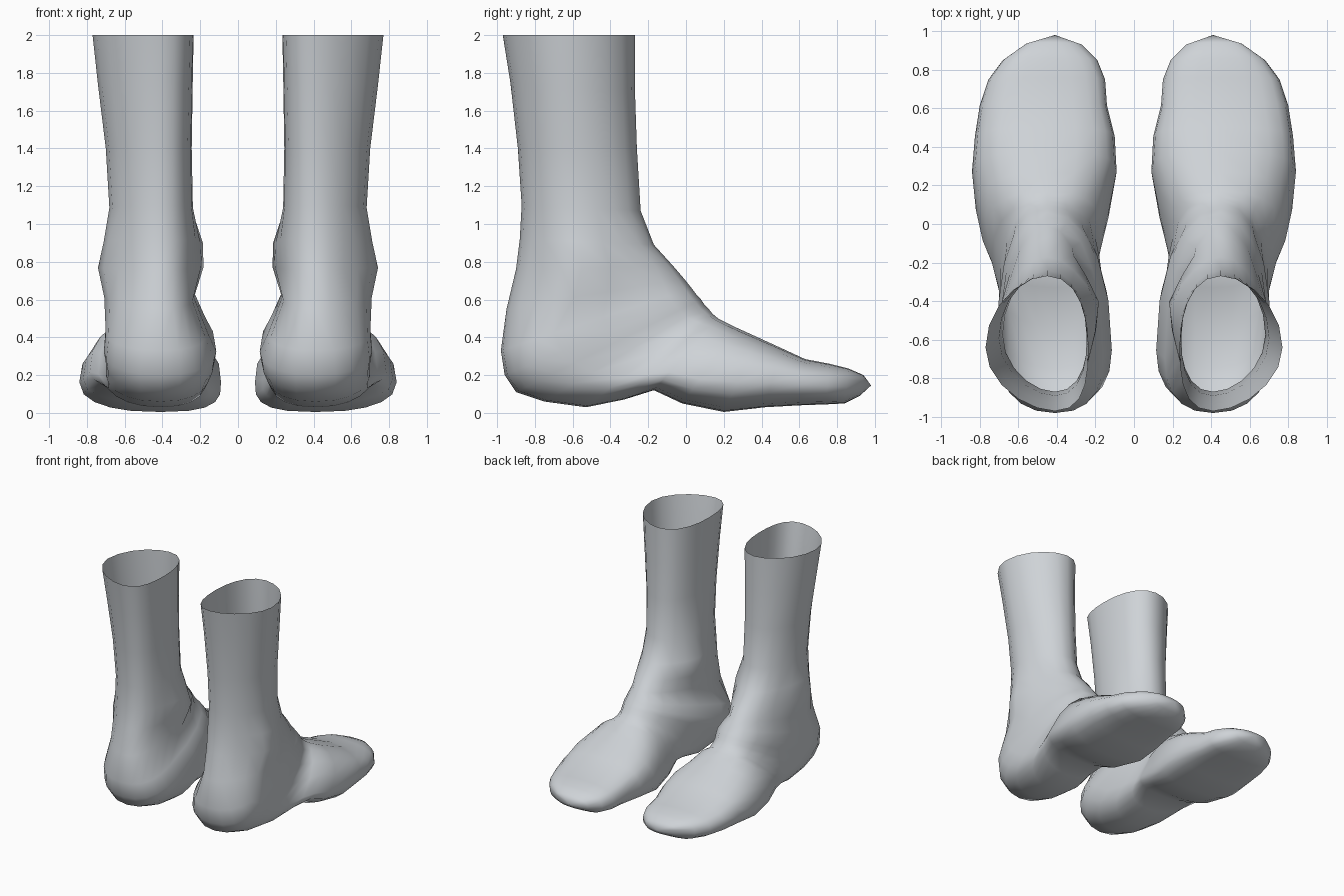
import bpy
import bmesh
import math
from mathutils import Vector

SIDES = 20

# Each section is a slanted oval: back/sole point (y, z), front/top point (y, z),
# inner x, outer x, and where along its length the oval is widest.
LEG = [
    (-.97, 2, -.27, 2, .235, .77, .47),
    (-.93, 1.75, -.27, 1.7, .24, .74, .47),
    (-.89, 1.4, -.26, 1.4, .245, .7, .47),
    (-.87, 1.1, -.24, 1.07, .24, .68, .47),
    (-.88, .92, -.17, .89, .22, .68, .45),
    (-.9, .76, -.07, .78, .22, .68, .42),
    (-.95, .55, -.01, .71, .235, .69, .38),
]
HEEL = [
    (-.98, .33, .03, .66, .16, .7, .28),
    (-.96, .2, .06, .62, .115, .71, .3),
    (-.9, .11, .08, .6, .125, .7, .32),
    (-.75, .06, .1, .57, .15, .7, .3),
    (-.53, .03, .12, .55, .165, .7, .3),
    (-.33, .07, .14, .525, .19, .74, .3),
]
FOREFOOT = [
    (-.17, .12, .17, .5, .17, .785, .25),
    (-.02, .05, .27, .45, .13, .82, .32),
    (.2, .005, .38, .4, .09, .84, .4),
    (.42, .03, .5, .345, .1, .825, .42),
    (.6, .04, .63, .285, .14, .8, .45),
    (.74, .045, .76, .26, .15, .755, .45),
    (.84, .05, .86, .235, .19, .68, .48),
    (.92, .09, .94, .2, .27, .56, .5),
]
# Ankle bones: centre and sideways push
ANKLE_BONES = [(Vector((.7, -.58, .78)), .065), (Vector((.2, -.42, .83)), -.06)]


def section(row, squareness):
    """Points of one egg-shaped oval; lower squareness makes fuller corners."""
    by, bz, fy, fz, inner, outer, widest = row
    back, front = Vector((0, by, bz)), Vector((0, fy, fz))
    middle, half = (inner + outer) / 2, (outer - inner) / 2
    points = []
    for i in range(SIDES):
        angle = math.tau * i / SIDES
        c, s = math.cos(angle), math.sin(angle)
        c = math.copysign(abs(c) ** squareness, c)
        s = math.copysign(abs(s) ** squareness, s)
        along = widest + s * (1 - widest if s > 0 else widest)
        point = back.lerp(front, along)
        ridge = .45 if s > 0 else .41
        point.x = middle + half * c + (ridge - middle) * s * s
        for centre, push in ANKLE_BONES:
            distance = (point - centre).length
            point.x += push * math.exp(-(distance / .15) ** 2)
        points.append(point)
    return points


def build_foot(name, side, material):
    bm = bmesh.new()
    rings = []
    for rows, squareness in ((LEG, 1), (HEEL, .88), (FOREFOOT, .76)):
        for row in rows:
            points = section(row, squareness)
            rings.append([bm.verts.new((p.x * side, p.y, p.z)) for p in points])

    # Skin between neighbouring sections, leaving the leg open at the top
    for a, b in zip(rings, rings[1:]):
        for i in range(SIDES):
            j = (i + 1) % SIDES
            bm.faces.new((a[i], a[j], b[j], b[i]))

    # Rounded toe tip
    tip = bm.verts.new((.41 * side, .98, .145))
    last = rings[-1]
    for i in range(SIDES):
        bm.faces.new((last[i], last[(i + 1) % SIDES], tip))

    bmesh.ops.recalc_face_normals(bm, faces=bm.faces)
    mesh = bpy.data.meshes.new(name)
    bm.to_mesh(mesh)
    bm.free()
    mesh.materials.append(material)
    mesh.shade_smooth()
    obj = bpy.data.objects.new(name, mesh)
    bpy.context.collection.objects.link(obj)


cube = bpy.data.objects.get("Cube")
if cube:
    bpy.data.objects.remove(cube, do_unlink=True)

# Single pale grey surface
grey = bpy.data.materials.new("pale_grey")
grey.use_nodes = True
colour = (.62, .65, .68, 1)
grey.diffuse_color = colour
grey.node_tree.nodes["Principled BSDF"].inputs["Base Color"].default_value = colour

build_foot("left_foot", 1, grey)
build_foot("right_foot", -1, grey)
